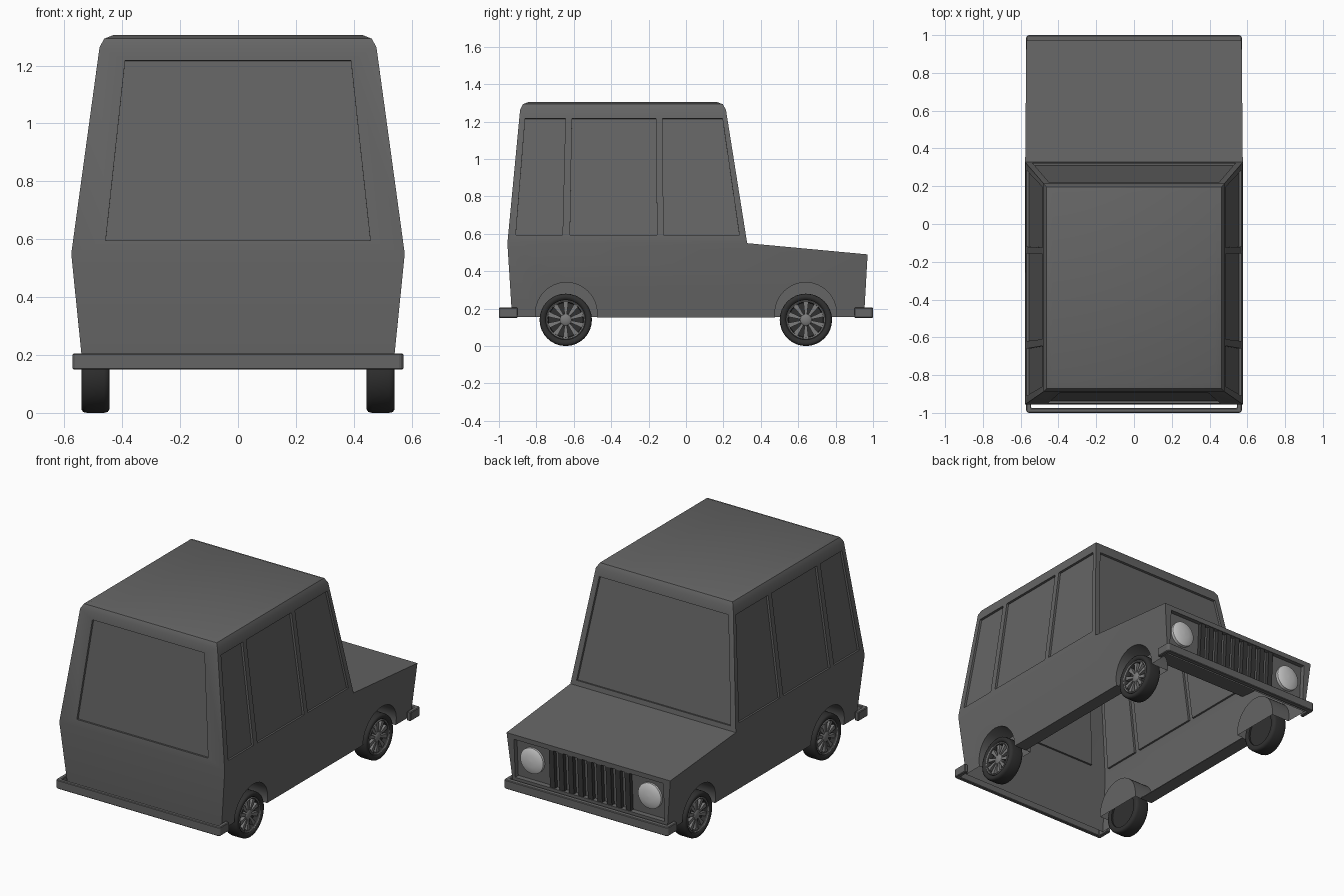
import bpy, bmesh, math
from mathutils import Vector as V

if "Cube" in bpy.data.objects:
    bpy.data.objects.remove(bpy.data.objects["Cube"])


def paint(name, g):
    m = bpy.data.materials.new(name)
    m.diffuse_color = (g, g, g, 1)
    m.use_nodes = True
    m.node_tree.nodes["Principled BSDF"].inputs["Base Color"].default_value = m.diffuse_color
    return m


tyre_mat, body_mat = paint("tyre_black", 0.03), paint("body_dark_grey", 0.13)
bar_mat, wheel_mat = paint("bar_dark", 0.04), paint("wheel_grey", 0.2)


def activate(ob):
    bpy.ops.object.select_all(action='DESELECT')
    ob.select_set(True)
    bpy.context.view_layer.objects.active = ob


def finish(bm, name, mat=None, smooth=False):
    bmesh.ops.recalc_face_normals(bm, faces=bm.faces[:])
    me = bpy.data.meshes.new(name)
    bm.to_mesh(me)
    bm.free()
    ob = bpy.data.objects.new(name, me)
    bpy.context.collection.objects.link(ob)
    if mat:
        me.materials.append(mat)
    if smooth:
        activate(ob)
        bpy.ops.object.shade_smooth_by_angle(angle=math.radians(50))
    return ob


def prism(name, pts, vec, mat=body_mat):
    """Polygon swept along a vector."""
    bm = bmesh.new()
    a = [bm.verts.new(V(p)) for p in pts]
    b = [bm.verts.new(V(p) + V(vec)) for p in pts]
    bm.faces.new(a)
    bm.faces.new(b)
    n = len(a)
    for i in range(n):
        bm.faces.new((a[i], a[(i + 1) % n], b[(i + 1) % n], b[i]))
    return finish(bm, name, mat)


def lathe(name, profile, centre, sx=1, closed=False, mat=None, n=32):
    """Revolve (radius, x) points about an axis parallel to x."""
    bm = bmesh.new()
    rings = []
    for r, x in profile:
        rings.append([bm.verts.new((sx * x, centre[0] + r * math.cos(2 * math.pi * i / n),
                                    centre[1] + r * math.sin(2 * math.pi * i / n))) for i in range(n)])
    for k in range(len(rings) if closed else len(rings) - 1):
        a, b = rings[k], rings[(k + 1) % len(rings)]
        for i in range(n):
            j = (i + 1) % n
            bm.faces.new((a[i], a[j], b[j], b[i]))
    if not closed:
        bm.faces.new(rings[0])
        bm.faces.new(rings[-1])
    return finish(bm, name, mat, True)


def cut(ob, cutter):
    cutter.hide_render = True
    m = ob.modifiers.new("cut", 'BOOLEAN')
    m.operation, m.solver, m.object = 'DIFFERENCE', 'EXACT', cutter
    activate(ob)
    bpy.ops.object.modifier_apply(modifier=m.name)
    bpy.data.objects.remove(cutter)


def recess(ob, pts, depth, outward):
    """Sink a panel into a sloping planar face."""
    p = [V(q) for q in pts]
    nrm = (p[1] - p[0]).cross(p[2] - p[0]).normalized()
    if nrm.dot(V(outward)) < 0:
        nrm = -nrm
    cut(ob, prism("panel_cutter", [q - nrm * depth for q in p], nrm * (depth + 0.04)))


# Sloping planes of the cabin and nose
def side_x(z): return 0.576 - 0.1370 * (z - 0.55)
def back_y(z): return -0.955 + 0.0954 * (z - 0.55)
def screen_y(z): return 0.327 - 0.159 * (z - 0.55)
def nose_y(z): return 0.952 + 0.0567 * (z - 0.155)


# Body: solid lower tub and tapered cabin
bm = bmesh.new()
prof = [(0.536, -0.93, 0.155), (0.576, -0.955, 0.55), (side_x(1.305), back_y(1.305), 1.305),
        (side_x(1.305), screen_y(1.305), 1.305), (0.576, 0.327, 0.55), (0.570, 0.971, 0.49),
        (0.536, 0.952, 0.155)]
R = [bm.verts.new(p) for p in prof]
L = [bm.verts.new((-x, y, z)) for x, y, z in prof]
for s in (R, L):
    bm.faces.new((s[1], s[2], s[3], s[4]))
    bm.faces.new((s[0], s[1], s[4], s[5], s[6]))
for i in range(7):
    j = (i + 1) % 7
    bm.faces.new((R[i], R[j], L[j], L[i]))
roof = [e for e in bm.edges if all(v.co.z > 1.3 for v in e.verts)]
bmesh.ops.bevel(bm, geom=roof, offset=0.042, segments=2, profile=0.5, affect='EDGES')
body = finish(bm, "body", body_mat)

# Sunken windows
zb, zt = 0.595, 1.217
for s in (1, -1):
    for b0, b1, t1, t0 in ((-0.91, -0.66, -0.645, -0.86), (-0.62, -0.155, -0.16, -0.61),
                           (-0.12, 0.285, 0.195, -0.125)):
        recess(body, [(s * side_x(zb), b0, zb), (s * side_x(zb), b1, zb),
                      (s * side_x(zt), t1, zt), (s * side_x(zt), t0, zt)], 0.014, (s, 0, 0))
recess(body, [(-0.457, back_y(zb), zb), (0.457, back_y(zb), zb),
              (0.39, back_y(zt), zt), (-0.39, back_y(zt), zt)], 0.014, (0, -1, 0))
zs, w0, w1 = 0.58, side_x(0.58) - 0.035, side_x(zt) - 0.035
recess(body, [(-w0, screen_y(zs), zs), (w0, screen_y(zs), zs),
              (w1, screen_y(zt), zt), (-w1, screen_y(zt), zt)], 0.014, (0, 1, 0))

# Grille opening
g0, g1 = 0.215, 0.46
recess(body, [(-0.52, nose_y(g0), g0), (0.52, nose_y(g0), g0),
              (0.52, nose_y(g1), g1), (-0.52, nose_y(g1), g1)], 0.03, (0, 1, 0))

# Wheel arches
for s in (1, -1):
    for y in (-0.64, 0.64):
        cut(body, lathe("arch_cutter", [(0.165, 0.41), (0.165, 0.7)], (y, 0.175), s))

# Open underside
bm = bmesh.new()
bm.from_mesh(body.data)
bmesh.ops.delete(bm, geom=[f for f in bm.faces if all(v.co.z < 0.157 for v in f.verts)
                           and abs(f.normal.z) > 0.9 and f.calc_center_median().z > 0.15],
                 context='FACES')
bm.to_mesh(body.data)
bm.free()
activate(body)
bpy.ops.object.shade_smooth_by_angle(angle=math.radians(31))

# Sill strips under the doors
for s in (1, -1):
    prism("sill", [(s * 0.45, -0.475, 0.152), (s * 0.535, -0.475, 0.152),
                   (s * 0.535, 0.475, 0.152), (s * 0.45, 0.475, 0.152)], (0, 0, 0.005))

# Wrap-around bumpers
half = [(0.545, 0.90), (0.571, 0.90), (0.571, 0.99), (0.561, 1.0)]
for s, name, d in ((-1, "rear_style_front_bumper"[11:], 0.975), (1, "rear_bumper", 0.968)):
    outline = [(0.545, d)] + half + [(-x, y) for x, y in reversed(half)] + [(-0.545, d)]
    bumper = prism(name, [(x, s * y, 0.15) for x, y in outline], (0, 0, 0.056))
    bev = bumper.modifiers.new("bevel", 'BEVEL')
    bev.width, bev.segments = 0.004, 1

# Grille bars
for i in range(9):
    x = -0.264 + i * 0.066
    prism("grille_bar", [(x - 0.017, nose_y(g0) - 0.033, g0), (x + 0.017, nose_y(g0) - 0.033, g0),
                         (x + 0.017, nose_y(g1) - 0.033, g1), (x - 0.017, nose_y(g1) - 0.033, g1)],
          (0, 0.028, 0), bar_mat)

# Round headlights with gently domed lens
for s in (1, -1):
    lamp = lathe("headlight", [(0.08, 0), (0.08, 0.02), (0.065, 0.027), (0.035, 0.032),
                               (0.004, 0.034)], (0, 0))
    lamp.rotation_euler = (0, 0, math.radians(90))
    lamp.location = (s * 0.41, nose_y(0.345) - 0.034, 0.345)

# Wheels: tyre, dished rim, ten spokes, hub
tyre = [(0.104, 0.525), (0.112, 0.537), (0.128, 0.541), (0.137, 0.535), (0.14, 0.522),
        (0.14, 0.463), (0.137, 0.45), (0.128, 0.444), (0.104, 0.45)]
rim = [(0.02, 0.46), (0.106, 0.46), (0.106, 0.53), (0.102, 0.534), (0.096, 0.53),
       (0.092, 0.502), (0.01, 0.502)]
for s in (1, -1):
    for y in (-0.643, 0.641):
        c = (y, 0.14)
        lathe("tyre", tyre, c, s, True, tyre_mat)
        lathe("rim", rim, c, s, mat=tyre_mat)
        lathe("hub", [(0.033, 0.50), (0.033, 0.522), (0.026, 0.528), (0.005, 0.53)], c, s, mat=wheel_mat)
        lathe("rim_ring", [(0.106, 0.525), (0.106, 0.533), (0.102, 0.537), (0.096, 0.533),
                           (0.096, 0.525)], c, s, True, wheel_mat)
        for k in range(10):
            a = 2 * math.pi * (k + 0.5) / 10
            u, t = V((0, math.cos(a), math.sin(a))), V((0, -math.sin(a), math.cos(a)))
            o = V((s * 0.505, c[0], c[1]))
            prism("spoke", [o + u * 0.028 - t * 0.006, o + u * 0.098 - t * 0.014, o + u * 0.098 + t * 0.014,
                            o + u * 0.028 + t * 0.006], (s * 0.02, 0, 0), wheel_mat)
